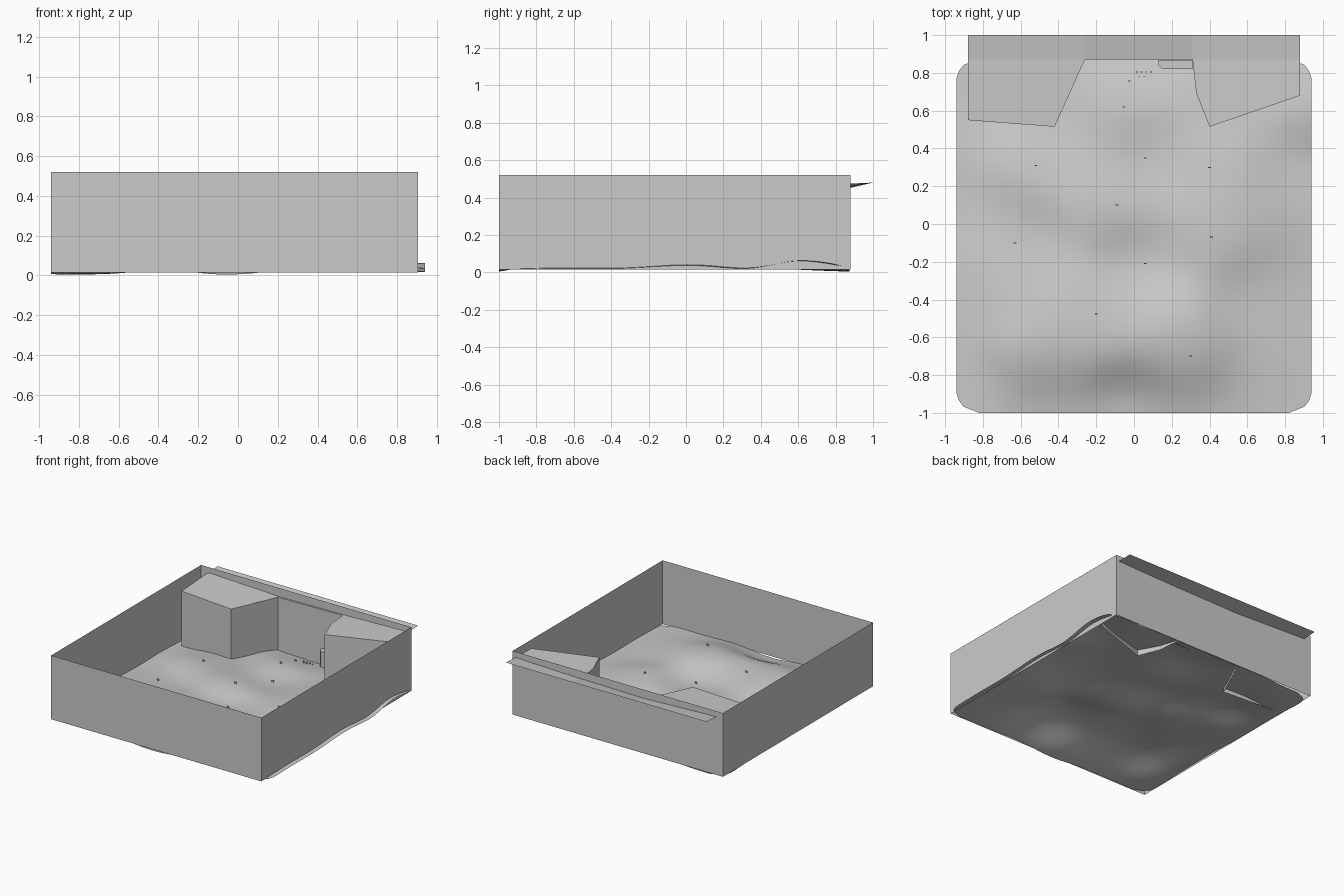
import bpy, math

if "Cube" in bpy.data.objects:
    bpy.data.objects.remove(bpy.data.objects["Cube"])

def make(name, verts, faces, smooth=False):
    me = bpy.data.meshes.new(name)
    me.from_pydata(verts, [], faces)
    me.update()
    ob = bpy.data.objects.new(name, me)
    bpy.context.collection.objects.link(ob)
    if smooth:
        for p in me.polygons:
            p.use_smooth = True
    return ob

def curtain(name, path, z0, tops, closed=False):
    """Thin vertical sheet following a path of (x, y)."""
    n = len(path)
    verts = [(x, y, z0) for x, y in path] + [(x, y, z) for (x, y), z in zip(path, tops)]
    faces = [(i, (i + 1) % n, n + (i + 1) % n, n + i) for i in range(n if closed else n - 1)]
    return make(name, verts, faces)

# Rolling ground: smooth blend refined to pass close to the spot heights
SPOTS = [(-.52, .31, .085), (-.09, .1, .105), (-.63, -.1, .06), (-.05, .62, .075),
         (.06, .35, .06), (.06, -.21, .07), (.41, -.07, .11), (.4, .3, .09),
         (-.2, -.47, .125), (.3, -.7, .12), (.1, -.55, .14), (0, .87, .02), (.5, .6, .055),
         (-.45, .52, .05), (-.94, -.9, .02), (-.94, -.4, .03), (-.94, .1, .02),
         (-.9, .55, .018), (-.9, .75, .008), (.94, .65, .063), (.94, .3, .02),
         (.94, -.05, .036), (.94, -.42, .02), (.94, -.85, .018), (.8, .87, .018),
         (-.45, -1, .025), (.04, -1, .008), (.45, -1, .025), (-.45, -.68, .11),
         (-.6, -.35, .085), (.65, -.4, .05), (.7, .1, .075), (.7, -.75, .04)]
coef = [s[2] for s in SPOTS]

def height(x, y):
    ws = [math.exp(-((x - a) ** 2 + (y - b) ** 2) / .06) + 1e-9 for a, b, _ in SPOTS]
    return sum(w * c for w, c in zip(ws, coef)) / sum(ws)

for _ in range(6):
    err = [h - height(x, y) for x, y, h in SPOTS]
    coef = [c + e for c, e in zip(coef, err)]

N, Y0, Y1, R = 56, -1.0, .875, .12

def half_width(y):
    d = max(0, R - min(y - Y0, Y1 - y))
    return .94 - R + math.sqrt(max(0, R * R - d * d))

W = N + 1
verts = []
for j in range(W):
    y = Y0 + (Y1 - Y0) * j / N
    for i in range(W):
        x = half_width(y) * (2 * i / N - 1)
        verts.append((x, y, max(0, height(x, y))))
make("ground", verts, [(j * W + i, j * W + i + 1, (j + 1) * W + i + 1, (j + 1) * W + i)
                       for j in range(N) for i in range(N)], True)

# Boundary walls: open box of thin sheets
curtain("boundary_walls", [(-.94, -1), (.905, -1), (.905, .88), (-.94, .88)], .015, [.52] * 4, True)

# Cliff: front faces, then a top running back through the rear wall
front = [(-.88, .55), (-.42, .515), (-.26, .87), (.31, .87), (.33, .69), (.40, .515), (.88, .68)]
tops = [.455, .448, .45, .458, .462, .465, .47]
curtain("cliff_face", front, .018, tops)
v = [(x, y, z) for (x, y), z in zip(front, tops)]
v += [(x, 1.0, .48) for x in (-.88, -.26, .31, .88)] + [(-.88, .87, .474), (.88, .87, .474)]
make("cliff_top", v, [(0, 1, 2, 11), (11, 2, 8, 7), (2, 3, 9, 8), (3, 12, 10, 9),
                      (3, 4, 5), (3, 5, 6, 12)])

# Low panel and chamfered ledge between the cliff blocks
curtain("back_panel", [(-.255, .868), (.31, .868)], .02, [.17, .15])
ledge = [(.13, .868), (.13, .84), (.15, .82), (.31, .82), (.31, .868)]
curtain("ledge_side", ledge, .025, [.15] * 5, True)
make("ledge_top", [(x, y, .15) for x, y in ledge], [tuple(range(5))])

# Small markers scattered on the ground
def marker(x, y, s):
    bpy.ops.mesh.primitive_cube_add(size=1, location=(x, y, height(x, y) + s * .55))
    ob = bpy.context.object
    ob.name = "small_marker"
    ob.scale = (s, s * .4, s)

for x, y in [(-.52, .31), (-.09, .1), (-.63, -.1), (-.055, .62), (.06, .35), (.06, -.21),
             (.41, -.07), (.4, .3), (-.2, -.475), (.3, -.7), (-.025, .757)]:
    marker(x, y, .014)
for x, y in [(.015, .805), (.04, .805), (.065, .805), (.09, .805), (.03, .78), (.055, .78)]:
    marker(x, y, .01)
